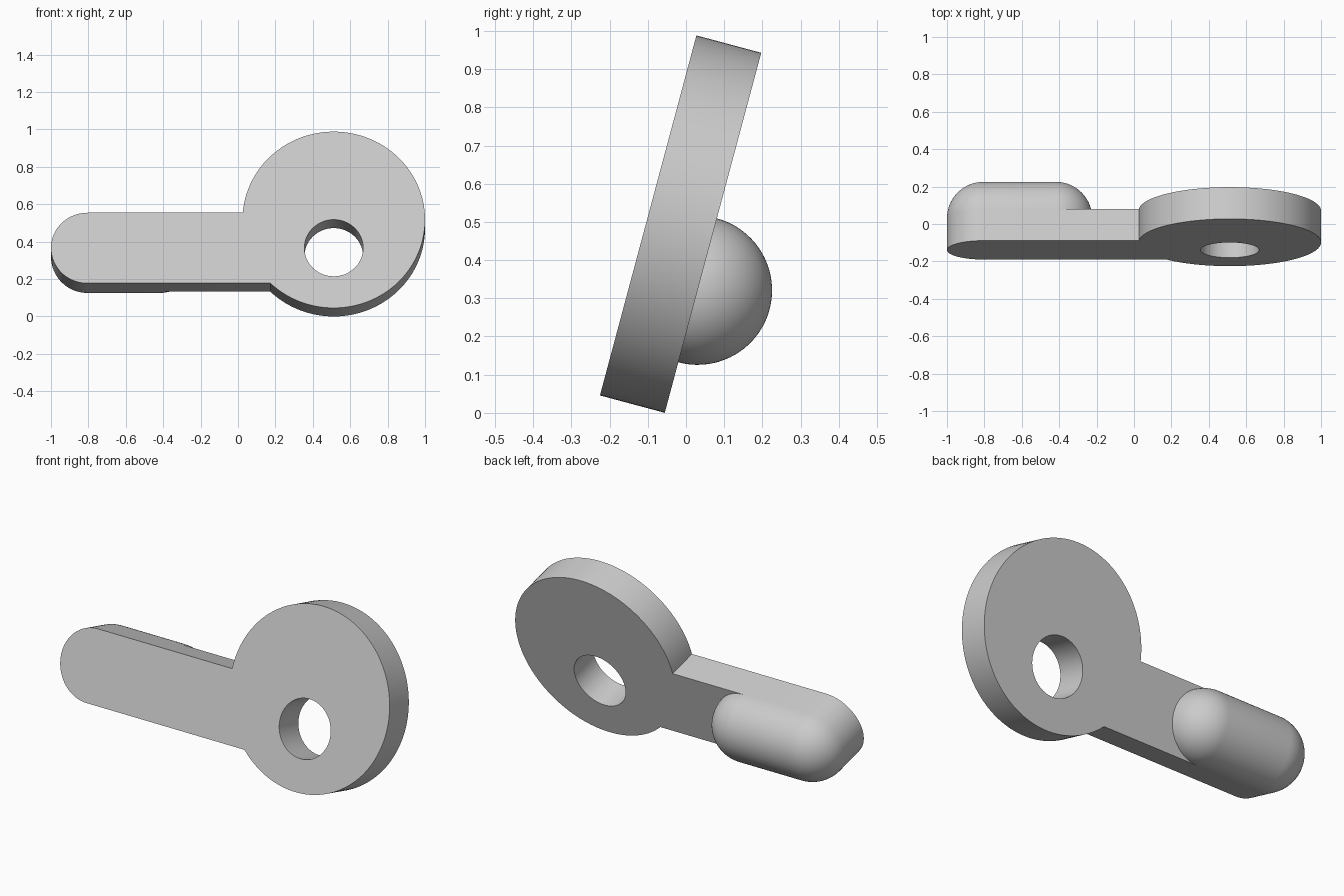
import bpy, bmesh
from math import sin, cos, pi, asin, radians
from mathutils import Matrix, Vector

cube = bpy.data.objects.get("Cube")
if cube:
    bpy.data.objects.remove(cube, do_unlink=True)

# Dimensions in the plate's own frame: origin at the disc centre, front face at z = 0
DISC_R, HOLE_R, ARM_R = 0.488, 0.157, 0.195
THICK, DROP = 0.1757, -0.156
TIP_X, DOME_X = -1.317, -0.93
PLACE = Matrix.Translation((0.512, -0.099, 0.517)) @ Matrix.Rotation(radians(75), 4, 'X')

grey = bpy.data.materials.new("light_grey")
grey.use_nodes = True
grey.diffuse_color = (0.6, 0.6, 0.6, 1)
grey.node_tree.nodes["Principled BSDF"].inputs["Base Color"].default_value = (0.6, 0.6, 0.6, 1)


def arc(cx, cy, r, a0, a1, n):
    return [Vector((cx + r * cos(a0 + (a1 - a0) * i / n),
                    cy + r * sin(a0 + (a1 - a0) * i / n), 0)) for i in range(n + 1)]


def finish(bm, name):
    bmesh.ops.recalc_face_normals(bm, faces=bm.faces)
    mesh = bpy.data.meshes.new(name)
    bm.to_mesh(mesh)
    bm.free()
    mesh.materials.append(grey)
    obj = bpy.data.objects.new(name, mesh)
    bpy.context.collection.objects.link(obj)
    obj.matrix_world = PLACE
    bpy.ops.object.select_all(action='DESELECT')
    obj.select_set(True)
    bpy.context.view_layer.objects.active = obj
    bpy.ops.object.shade_smooth_by_angle(angle=radians(30))
    return obj


# Keyhole-shaped plate: round head, straight arm with rounded tip, offset hole
low = -pi - asin((DROP - ARM_R) / DISC_R)
high = pi - asin((DROP + ARM_R) / DISC_R)
outline = arc(0, 0, DISC_R, low, high, 96)
outline += arc(TIP_X, DROP, ARM_R, pi / 2, 3 * pi / 2, 40)
hole = arc(0, DROP, HOLE_R, 0, 2 * pi, 64)[:-1]

bm = bmesh.new()
for loop in (outline, hole):
    verts = [bm.verts.new(p) for p in loop]
    for a, b in zip(verts, verts[1:] + verts[:1]):
        bm.edges.new((a, b))
bmesh.ops.triangle_fill(bm, use_beauty=True, use_dissolve=False, edges=bm.edges[:])
bmesh.ops.recalc_face_normals(bm, faces=bm.faces)
ext = bmesh.ops.extrude_face_region(bm, geom=bm.faces[:], use_keep_orig=True)
moved = [g for g in ext["geom"] if isinstance(g, bmesh.types.BMVert)]
bmesh.ops.translate(bm, verts=moved, vec=(0, 0, -THICK))
finish(bm, "keyhole_plate")

# Half capsule grip on the back of the arm, swept half a turn about its long axis
profile = arc(TIP_X, DROP, ARM_R, pi, pi / 2, 20) + arc(DOME_X, DROP, ARM_R, pi / 2, 0, 20)
bm = bmesh.new()
verts = [bm.verts.new(p + Vector((0, 0, -THICK))) for p in profile]
edges = [bm.edges.new(pair) for pair in zip(verts, verts[1:])]
bmesh.ops.spin(bm, geom=verts + edges, cent=(0, DROP, -THICK), axis=(1, 0, 0),
               angle=-pi, steps=40, dvec=(0, 0, 0))
bmesh.ops.remove_doubles(bm, verts=bm.verts, dist=0.0005)
# Keep the outer side facing away from the plate
bmesh.ops.recalc_face_normals(bm, faces=bm.faces)
finish(bm, "rounded_grip")
